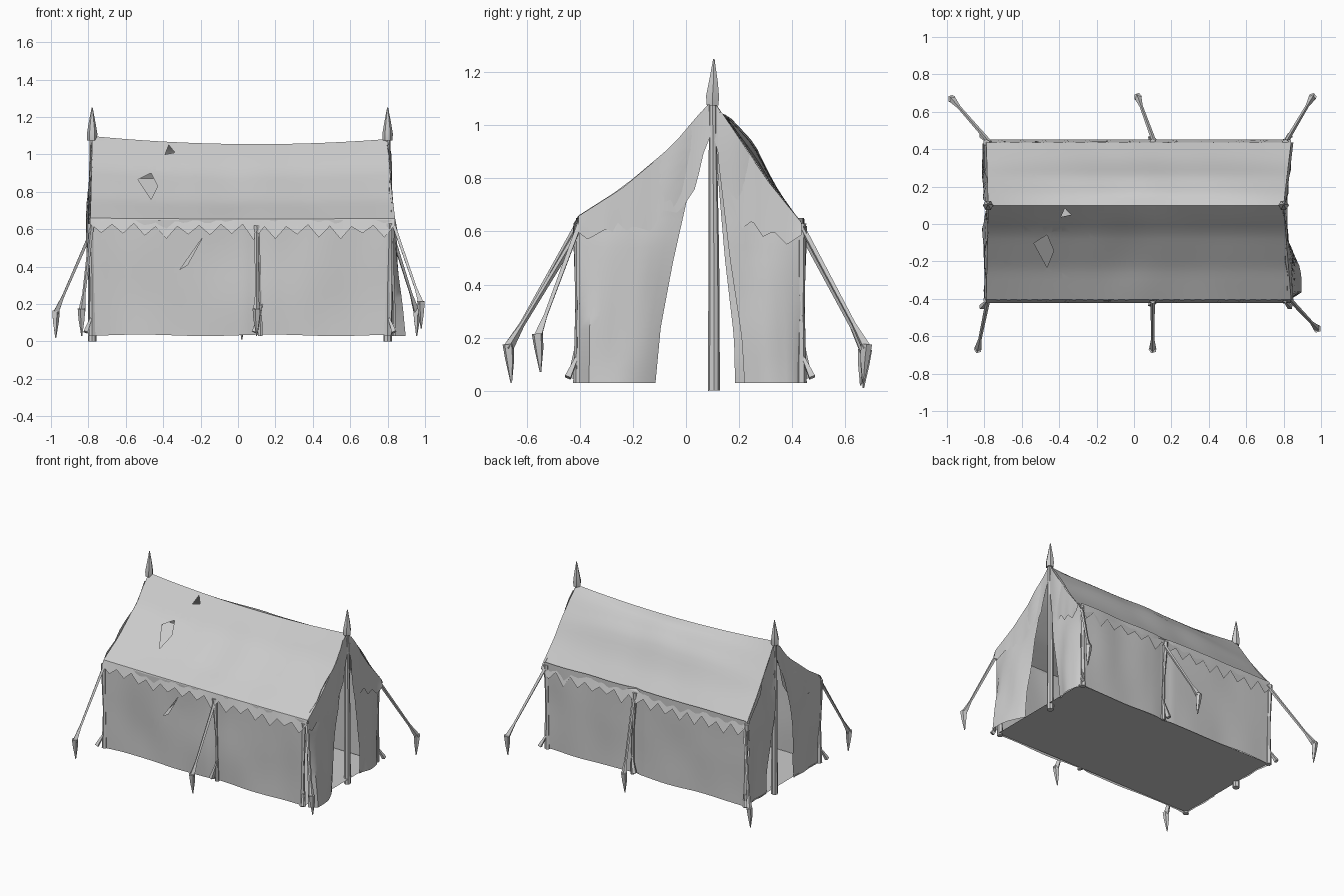
import bpy, bmesh, math, random
from mathutils import Vector, noise

random.seed(4)
cube = bpy.data.objects.get("Cube")
if cube:
    bpy.data.objects.remove(cube)

cloth = bpy.data.materials.new("grey_canvas")
cloth.use_nodes = True
GREY = (0.6, 0.6, 0.6, 1)
cloth.diffuse_color = GREY
cloth.node_tree.nodes["Principled BSDF"].inputs["Base Color"].default_value = GREY


def finish(name, bm, angle=40):
    mesh = bpy.data.meshes.new(name)
    bmesh.ops.recalc_face_normals(bm, faces=bm.faces)
    bm.to_mesh(mesh)
    bm.free()
    mesh.materials.append(cloth)
    ob = bpy.data.objects.new(name, mesh)
    bpy.context.collection.objects.link(ob)
    bpy.ops.object.select_all(action='DESELECT')
    bpy.context.view_layer.objects.active = ob
    ob.select_set(True)
    bpy.ops.object.shade_smooth_by_angle(angle=math.radians(angle))
    return ob


def lerp(a, b, t):
    return a + (b - a) * t


def interp(points, t):
    """Piecewise linear curve through (t, value) points."""
    if t <= points[0][0]:
        return points[0][1]
    for (a, p), (b, q) in zip(points, points[1:]):
        if t <= b:
            return lerp(p, q, (t - a) / (b - a))
    return points[-1][1]


def wrinkle(x, z, seed, amount=0.012):
    return amount * noise.noise(Vector((x * 4, z * 2.5, seed)))


def cut_hole(bm, poly):
    """Cut a convex hole, given as x, z corners, through a sheet."""
    mid = Vector((sum(p[0] for p in poly), sum(p[1] for p in poly))) / len(poly)
    planes = []
    for a, b in zip(poly, poly[1:] + poly[:1]):
        n = Vector((b[1] - a[1], a[0] - b[0]))
        if n.dot(mid - Vector(a)) > 0:
            n = -n
        planes.append((Vector((a[0], 0, a[1])), Vector((n.x, 0, n.y))))
    for co, no in planes:
        near = [f for f in bm.faces
                if (Vector(f.calc_center_median().xz) - mid).length < 0.2]
        geom = set(near)
        for f in near:
            geom.update(f.edges)
            geom.update(f.verts)
        bmesh.ops.bisect_plane(bm, geom=list(geom), plane_co=co, plane_no=no, dist=1e-5)
    inside = [f for f in bm.faces
              if all((f.calc_center_median() - co).dot(no) < 0 for co, no in planes)]
    bmesh.ops.delete(bm, geom=inside, context='FACES')


def sheet(name, nu, nv, fn, holes=()):
    """Cloth sheet from a function of u and v."""
    bm = bmesh.new()
    g = [[bm.verts.new(fn(i / nu, j / nv)) for j in range(nv + 1)] for i in range(nu + 1)]
    for i in range(nu):
        for j in range(nv):
            bm.faces.new((g[i][j], g[i + 1][j], g[i + 1][j + 1], g[i][j + 1]))
    for poly in holes:
        cut_hole(bm, poly)
    return finish(name, bm)


def rod(name, stations, sides=6):
    """Tapered rod through (point, radius) stations."""
    bm = bmesh.new()
    rings = []
    axis = Vector(stations[-1][0]) - Vector(stations[0][0])
    rot = axis.to_track_quat('Z', 'Y')
    for p, r in stations:
        rings.append([bm.verts.new(Vector(p) + rot @ Vector((
            r * math.cos(math.tau * k / sides), r * math.sin(math.tau * k / sides), 0)))
            for k in range(sides)])
    for lo, hi in zip(rings, rings[1:]):
        for k in range(sides):
            m = (k + 1) % sides
            bm.faces.new((lo[k], lo[m], hi[m], hi[k]))
    bm.faces.new(rings[0])
    bm.faces.new(rings[-1])
    return finish(name, bm)


# Main outlines
LEFT, RIGHT, RIDGE = 0.80, -0.78, 0.10
ROOF = {"front": [(-.405, .66), (-.24, .765), (-.05, .925), (.03, 1.02), (RIDGE, 1.1)],
        "back": [(RIDGE, 1.1), (.2, .95), (.31, .79), (.435, .635)]}
EAVE = {"front": -.405, "back": .435}
OPENING = {"front": [(.03, -.115), (.24, -.095), (.48, -.05), (.77, .015), (.97, .09)],
           "back": [(.03, .22), (.2, .21), (.5, .165), (.88, .12)]}
HEM = {"front": [(-.41, .60), (-.37, .57), (-.3, .61), (-.25, .585), (-.2, .62), (-.13, .60),
                 (-.09, .68), (-.03, .67), (0, .71), (.04, .77), (.06, .88), (RIDGE, .98)],
       "back": [(RIDGE, .97), (.125, .88), (.15, .8), (.18, .70), (.21, .61), (.25, .64),
                (.29, .58), (.33, .6), (.38, .55), (.44, .59)]}
BULGE = [(0, 0), (.26, .025), (.53, .085), (.82, .06), (1, 0)]
FLARE = [(0, .4), (.12, 1), (.6, .95), (1, .3)]


def sag(x):
    return max(0, 1 - ((x - 0.1) / 0.9) ** 2)


# Roof slopes
def roof_point(side):
    def fn(u, v):
        y = lerp(EAVE[side], RIDGE, v)
        x = lerp(RIGHT - .01 * (1 - v), LEFT + .04 * (1 - v), u)
        z = interp(ROOF[side], y) - (.005 + .04 * v) * sag(x)
        if side == "back":
            z += interp(BULGE, v) * sag(x)
        return (x, y, z + wrinkle(x, y, 3, .015) * math.sin(math.pi * v) * sag(x))
    return fn


diamond = [(-.465, .90), (-.535, .866), (-.465, .76), (-.43, .83)]
nick = [(-.37, 1.05), (-.39, 1.0), (-.337, 1.01)]
sheet("roof_front", 32, 14, roof_point("front"), (diamond, nick))
sheet("roof_back", 32, 14, roof_point("back"))

# Patch sunk behind the roof hole, tilted flatter than the slope
sheet("sunken_patch", 1, 1, lambda u, v: (lerp(-.55, -.42, u), lerp(-.25, -.05, v),
                                          lerp(.735, .87, v)))

# Long walls, with a rip in the front one


def wall_point(side, sign):
    def fn(u, v):
        x = lerp(RIGHT - .005, LEFT + .02, u)
        z = lerp(.033, .65, v)
        pinch = math.exp(-((x - .11) / .03) ** 2)
        y = EAVE[side] + sign * (.003 - .012 * pinch)
        return (x, y + wrinkle(x, z, 7 + sign), z + .004 * math.sin(9 * x) * (1 - v))
    return fn


rip = [(-.19, .555), (-.31, .385), (-.27, .41)]
for side, sign, holes in (("front", -1, (rip,)), ("back", 1, ())):
    sheet(side + "_wall", 40, 10, wall_point(side, sign), holes)

    # Ragged hem below the eave
    teeth = 14
    drops = [random.uniform(.075, .115) if k % 2 else random.uniform(.025, .045)
             for k in range(2 * teeth + 1)]

    def hem_point(u, v):
        k = round(u * 2 * teeth)
        top = Vector(roof_point(side)(u, 0))
        return top + Vector((0, sign * .018 * v, -drops[k] * v))
    sheet(side + "_hem", 2 * teeth, 2, hem_point)

    # Middle post and gathered cloth
    y = EAVE[side] + sign * .004
    rod(side + "_middle_post", [((.12, y, .03), .014), ((.115, y, .35), .008), ((.1, y, .62), .017)])
    rod(side + "_middle_fold", [((.09, y + sign * .02, .05), .018), ((.13, y, .2), .003)], 4)

# Ground sheet
sheet("ground_sheet", 8, 4, lambda u, v: (lerp(RIGHT, LEFT + .02, u), lerp(-.4, .43, v), .04))


# End panels: door flaps and ragged gables
def flap_point(side, end, sign):
    def fn(u, v):
        z = lerp(.03, 1.05, v)
        if z <= .65:
            outer = EAVE[side] * .99
        else:
            outer = interp(sorted((h, y) for y, h in ROOF[side]), z)
        inner = interp(OPENING[side], z)
        if sign < 0 and side == "back":
            inner -= .035 * (1 - v)
        if (outer - inner) * (1 if side == "back" else -1) < 0:
            inner = outer
        y = lerp(outer, inner, u)
        out = .025 * max(0, 1 - abs(z - .6) / .5)
        if sign > 0:
            flare = .1 if side == "front" else .035
            out += flare * max(0, 1 - z / .65) * interp(FLARE, u)
        return (end + sign * out + wrinkle(y * 2, z, 11, .02), y, z)
    return fn


def gable_point(side, end, sign):
    spread = .04 if sign > 0 else .01

    def fn(u, v):
        y = lerp(EAVE[side], RIDGE, u)
        top = interp(ROOF[side], y) - .002
        z = lerp(top, min(top, interp(HEM[side], y)), v)
        return (end + sign * (spread * (1 - u) + .012 * v), y, z)
    return fn


for tag, end, sign in (("left", LEFT, 1), ("right", RIGHT, -1)):
    for side, ys in (("front", -1), ("back", 1)):
        sheet(f"{tag}_{side}_door_flap", 8, 20, flap_point(side, end, sign))
        sheet(f"{tag}_{side}_gable", 30, 3, gable_point(side, end, sign))
        # Corner post with bunched cloth at its foot
        y = EAVE[side]
        rod(f"{tag}_{side}_corner_post", [((end, y, .03), .02), ((end, y, .3), .012),
                                          ((end + sign * .01, y, .63), .018)])
        rod(f"{tag}_{side}_corner_fold", [((end + sign * .035, y + ys * .04, .05), .016),
                                          ((end, y, .14), .006)], 4)
    # Ridge pole with spear finial
    rod(tag + "_ridge_pole", [((end, .105, 0), .023), ((end, .105, .5), .02), ((end, .1, 1.09), .014)], 8)
    rod(tag + "_finial", [((end, .1, 1.075), .026), ((end, .1, 1.11), .028),
                          ((end, .103, 1.16), .02), ((end, .105, 1.25), .003)])

# Guy ropes and their pegs
ropes = {"back_right": ((-.77, .435, .62), (-.975, .67, .15)),
         "back_left": ((.81, .435, .62), (.955, .68, .16)),
         "back_middle": ((.11, .435, .6), (.02, .68, .14)),
         "front_right": ((-.78, -.405, .63), (-.835, -.67, .16)),
         "front_middle": ((.1, -.405, .6), (.1, -.67, .16)),
         "front_left": ((.83, -.4, .63), (.98, -.56, .2))}
for name, (a, b) in ropes.items():
    b = Vector(b)
    rod(name + "_rope", [(a, .012), (lerp(Vector(a), b, .8), .009), (b, .02)], 4)
    back = Vector((0, .012 if b.y < 0 else -.012, 0))
    rod(name + "_peg", [(b + Vector((0, 0, .015)), .022), (b + back * .5 - Vector((0, 0, .04)), .018),
                        (b + back - Vector((0, 0, .13)), .003)], 5)
